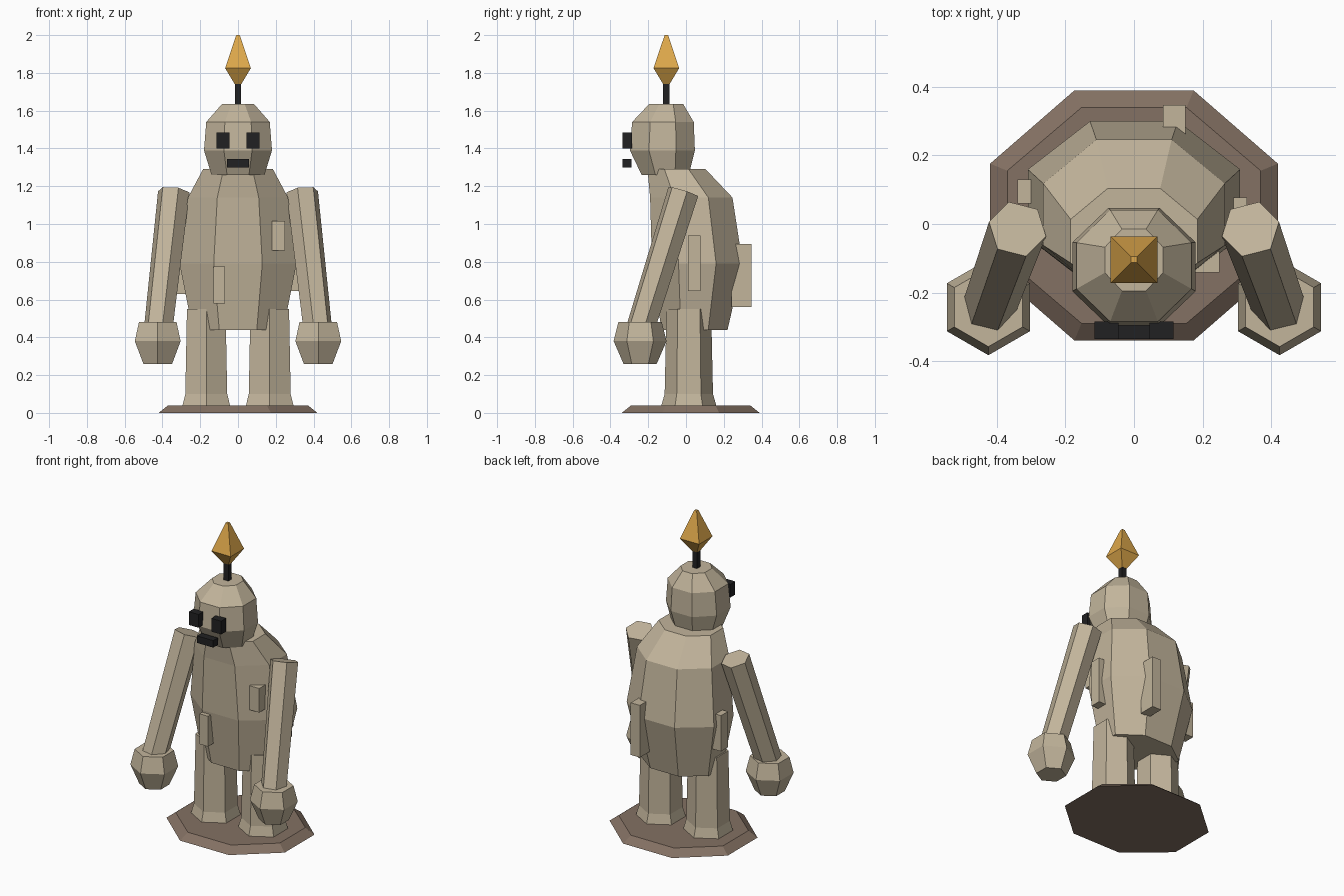
import bpy
import bmesh
from math import cos, sin, pi, radians
from mathutils import Vector

cube = bpy.data.objects.get("Cube")
if cube:
    bpy.data.objects.remove(cube, do_unlink=True)


def material(name, rgb):
    mat = bpy.data.materials.new(name)
    mat.use_nodes = True
    color = (*rgb, 1)
    mat.diffuse_color = color
    mat.node_tree.nodes["Principled BSDF"].inputs["Base Color"].default_value = color
    return mat


stone = material("pale_stone", (0.54, 0.46, 0.33))
earth = material("brown_earth", (0.23, 0.165, 0.125))
black = material("black", (0.015, 0.015, 0.016))
amber = material("amber", (0.73, 0.39, 0.07))


def skin(name, rings, mat):
    """Join equal-sized rings of points into a closed faceted solid."""
    bm = bmesh.new()
    loops = [[bm.verts.new(p) for p in ring] for ring in rings]
    n = len(loops[0])
    bm.faces.new(loops[0])
    bm.faces.new(loops[-1])
    for low, high in zip(loops, loops[1:]):
        for i in range(n):
            j = (i + 1) % n
            bm.faces.new((low[i], low[j], high[j], high[i]))
    bmesh.ops.recalc_face_normals(bm, faces=bm.faces)
    mesh = bpy.data.meshes.new(name)
    bm.to_mesh(mesh)
    bm.free()
    mesh.materials.append(mat)
    obj = bpy.data.objects.new(name, mesh)
    bpy.context.collection.objects.link(obj)
    return obj


def flat_ring(sides, x, y, z, hx, hy):
    """Level polygon with flat sides on all four axes, by half width and depth."""
    k = 1 / cos(pi / sides)
    angles = [(i + 0.5) * 2 * pi / sides for i in range(sides)]
    return [(x + hx * k * cos(a), y + hy * k * sin(a), z) for a in angles]


def stack(name, sides, levels, mat):
    """Levels are (z, centre y, half width, half depth)."""
    rings = [flat_ring(sides, 0, y, z, hx, hy) for z, y, hx, hy in levels]
    return skin(name, rings, mat)


def hex_ring(centre, axis, radius, turn=0):
    """Hexagon across an axis, with a corner towards y."""
    axis = Vector(axis).normalized()
    v = Vector((0, 1, 0))
    v = (v - axis * v.dot(axis)).normalized()
    u = v.cross(axis)
    angles = [pi / 2 + turn + i * pi / 3 for i in range(6)]
    return [Vector(centre) + radius * (u * cos(a) + v * sin(a)) for a in angles]


def box(name, x, y, z, mat):
    """Box from its ranges along x, y and z."""
    rings = [[(x[0], y[0], h), (x[1], y[0], h), (x[1], y[1], h), (x[0], y[1], h)] for h in z]
    return skin(name, rings, mat)


# Ground slab
stack("ground_slab", 8, [(0, 0.025, 0.42, 0.365), (0.04, 0.025, 0.37, 0.315)], earth)

# Torso, leaning forward towards the neck
stack("torso", 8, [
    (0.44, 0.045, 0.24, 0.175),
    (0.79, 0.06, 0.31, 0.24),
    (1.14, 0.028, 0.265, 0.218),
    (1.29, -0.05, 0.185, 0.154),
], stone)

# Head
stack("head", 8, [
    (1.26, -0.11, 0.14, 0.125),
    (1.39, -0.125, 0.18, 0.172),
    (1.54, -0.122, 0.168, 0.163),
    (1.635, -0.105, 0.085, 0.09),
], stone)

# Antenna and crystal
stack("antenna", 4, [(1.61, -0.105, 0.017, 0.017), (1.76, -0.105, 0.017, 0.017)], black)
stack("crystal", 4, [
    (1.74, -0.104, 0.017, 0.017),
    (1.825, -0.104, 0.068, 0.068),
    (2.0, -0.104, 0.009, 0.009),
], amber)

# Mouth
box("mouth", (-0.058, 0.058), (-0.335, -0.288), (1.3, 1.345), black)

# Paired parts
up = (0, 0, 1)
for side, s in (("left", 1), ("right", -1)):
    box(side + "_eye", sorted((s * 0.045, s * 0.115)), (-0.335, -0.285), (1.4, 1.485), black)

    leg = [(0.03, 0.148), (0.1, 0.128), (0.55, 0.118)]
    skin(side + "_leg", [hex_ring((s * 0.168, 0.015, z), up, r) for z, r in leg], stone)

    shoulder = Vector((s * 0.34, -0.015, 1.17))
    wrist = Vector((s * 0.425, -0.25, 0.42))
    axis = shoulder - wrist
    turn = -s * radians(15)
    skin(side + "_arm", [hex_ring(wrist, axis, 0.078, turn),
                         hex_ring(shoulder, axis, 0.086, turn)], stone)

    hand = [(0.26, 0.088), (0.38, 0.14), (0.48, 0.115)]
    skin(side + "_hand", [hex_ring((s * 0.425, -0.243, z), up, r) for z, r in hand], stone)

# Stone slabs stuck on the torso
box("chest_slab", (0.18, 0.25), (-0.142, -0.06), (0.86, 1.015), stone)
box("belly_slab", (-0.13, -0.07), (-0.205, -0.14), (0.58, 0.775), stone)
box("left_side_slab", (0.26, 0.33), (0.01, 0.077), (0.645, 0.94), stone)
box("right_side_slab", (-0.34, -0.26), (0.06, 0.13), (0.63, 0.86), stone)
box("back_slab", (0.085, 0.15), (0.24, 0.347), (0.56, 0.895), stone)
